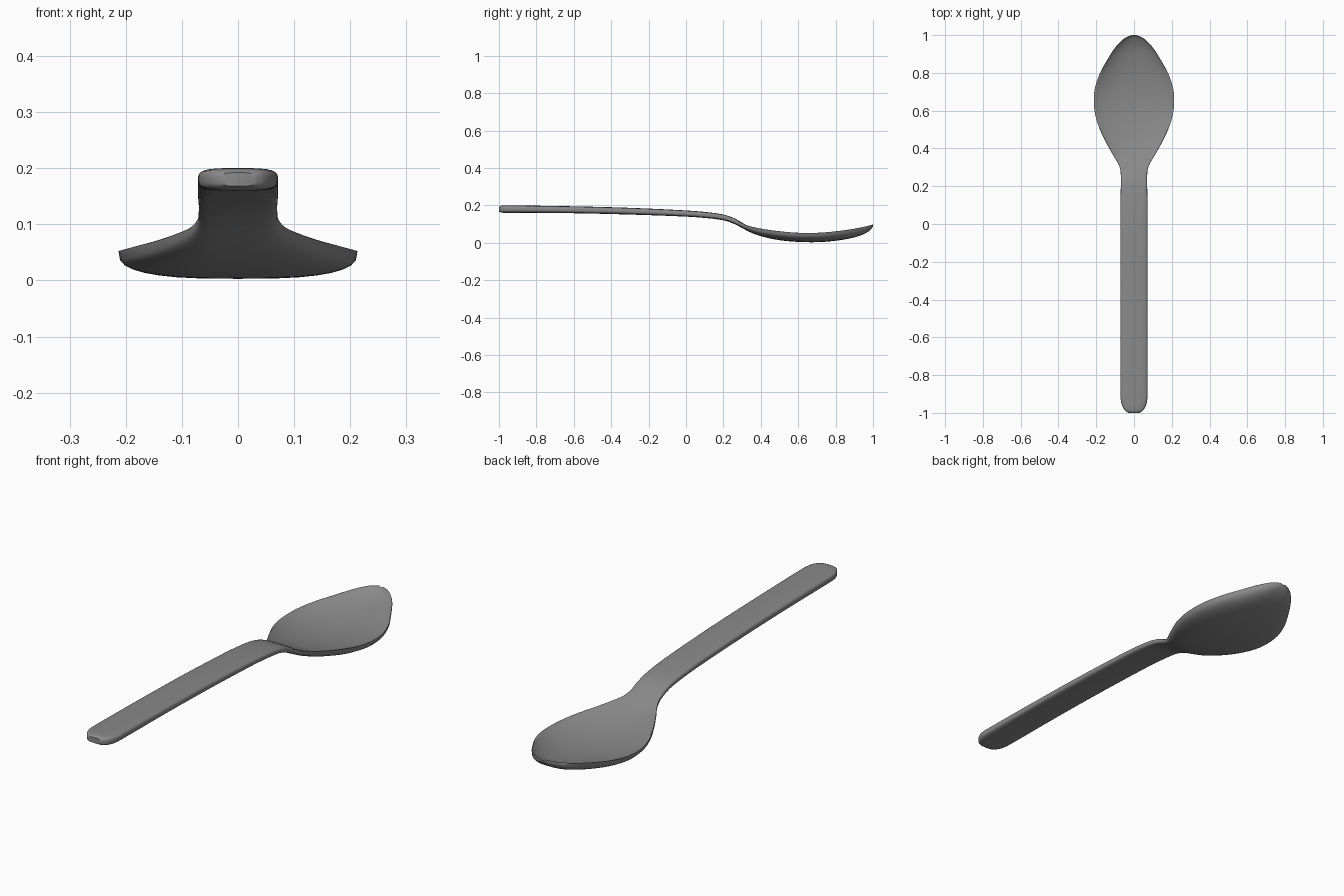
import bpy, bmesh, math

if "Cube" in bpy.data.objects:
    bpy.data.objects.remove(bpy.data.objects["Cube"])

# Stations along the spoon: y, half width, rim z, top centre z, bottom centre z, bowl amount (0 handle, 1 bowl)
S = [
    (-1.000, .030, .180, .192, .168, 0), (-.990, .045, .180, .198, .163, 0),
    (-.970, .059, .180, .200, .160, 0), (-.945, .068, .180, .200, .160, 0),
    (-.910, .071, .180, .200, .160, 0), (-.600, .071, .176, .195, .158, 0),
    (-.300, .071, .169, .187, .151, 0), (.000, .071, .156, .173, .140, 0),
    (.120, .071, .147, .163, .131, 0), (.200, .070, .136, .151, .120, 0),
    (.250, .070, .121, .135, .104, 0), (.285, .072, .107, .117, .087, .15),
    (.320, .084, .094, .096, .068, .4), (.360, .108, .083, .076, .049, .75),
    (.420, .142, .071, .054, .030, 1), (.500, .181, .061, .036, .014, 1),
    (.580, .206, .054, .025, .006, 1), (.650, .213, .052, .021, .003, 1),
    (.720, .207, .054, .022, .004, 1), (.800, .180, .061, .029, .011, 1),
    (.870, .141, .070, .041, .022, 1), (.930, .103, .080, .056, .038, 1),
    (.970, .067, .088, .073, .057, 1), (.990, .038, .093, .084, .073, 1),
    (1.00, .010, .095, .093, .088, 1),
]
N, SUB = 32, 3


def slope(i, k):
    a, b = S[max(i - 1, 0)], S[min(i + 1, len(S) - 1)]
    return (b[k] - a[k]) / (b[0] - a[0])


def blend(i, t, k):
    """Smooth interpolation between two stations."""
    h = S[i + 1][0] - S[i][0]
    return ((2*t**3 - 3*t**2 + 1) * S[i][k] + (t**3 - 2*t**2 + t) * h * slope(i, k)
            + (3*t**2 - 2*t**3) * S[i + 1][k] + (t**3 - t**2) * h * slope(i + 1, k))


rows = []
for i in range(len(S) - 1):
    for j in range(SUB):
        t = j / SUB
        rows.append([S[i][0] + (S[i + 1][0] - S[i][0]) * t] + [blend(i, t, k) for k in range(1, 6)])
rows.append(list(S[-1]))

# Loft: rounded slab cross-section in the handle, dished section in the bowl
bm = bmesh.new()
rings = []
for y, w, zr, zt, zb, bowl in rows:
    bowl = min(1, max(0, bowl))
    ring = []
    for n in range(N):
        a = 2 * math.pi * n / N
        c, s = math.cos(a), math.sin(a)
        up = s > 0
        ex = .55 + (.35 if up else .15) * bowl
        ez = .55 + (1.05 if up else .2) * bowl
        f = abs(s) ** ez if abs(s) > 1e-6 else 0
        x = math.copysign(abs(c) ** ex, c) * w if abs(c) > 1e-6 else 0
        lip = .003 * bowl * (1 if up else -1) if f else 0
        ring.append(bm.verts.new((x, y, zr + ((zt if up else zb) - zr) * f + lip * (1 - f))))
    rings.append(ring)
for a, b in zip(rings, rings[1:]):
    for n in range(N):
        m = (n + 1) % N
        bm.faces.new((a[n], a[m], b[m], b[n]))
bm.faces.new(rings[0])
bm.faces.new(rings[-1][::-1])
bmesh.ops.recalc_face_normals(bm, faces=bm.faces)

me = bpy.data.meshes.new("spoon")
bm.to_mesh(me)
bm.free()
spoon = bpy.data.objects.new("spoon", me)
bpy.context.collection.objects.link(spoon)
mat = bpy.data.materials.new("grey metal")
mat.diffuse_color = (.25, .25, .25, 1)
mat.use_nodes = True
mat.node_tree.nodes["Principled BSDF"].inputs["Base Color"].default_value = mat.diffuse_color
me.materials.append(mat)
bpy.context.view_layer.objects.active = spoon
spoon.select_set(True)
bpy.ops.object.shade_smooth_by_angle(angle=math.radians(40))
